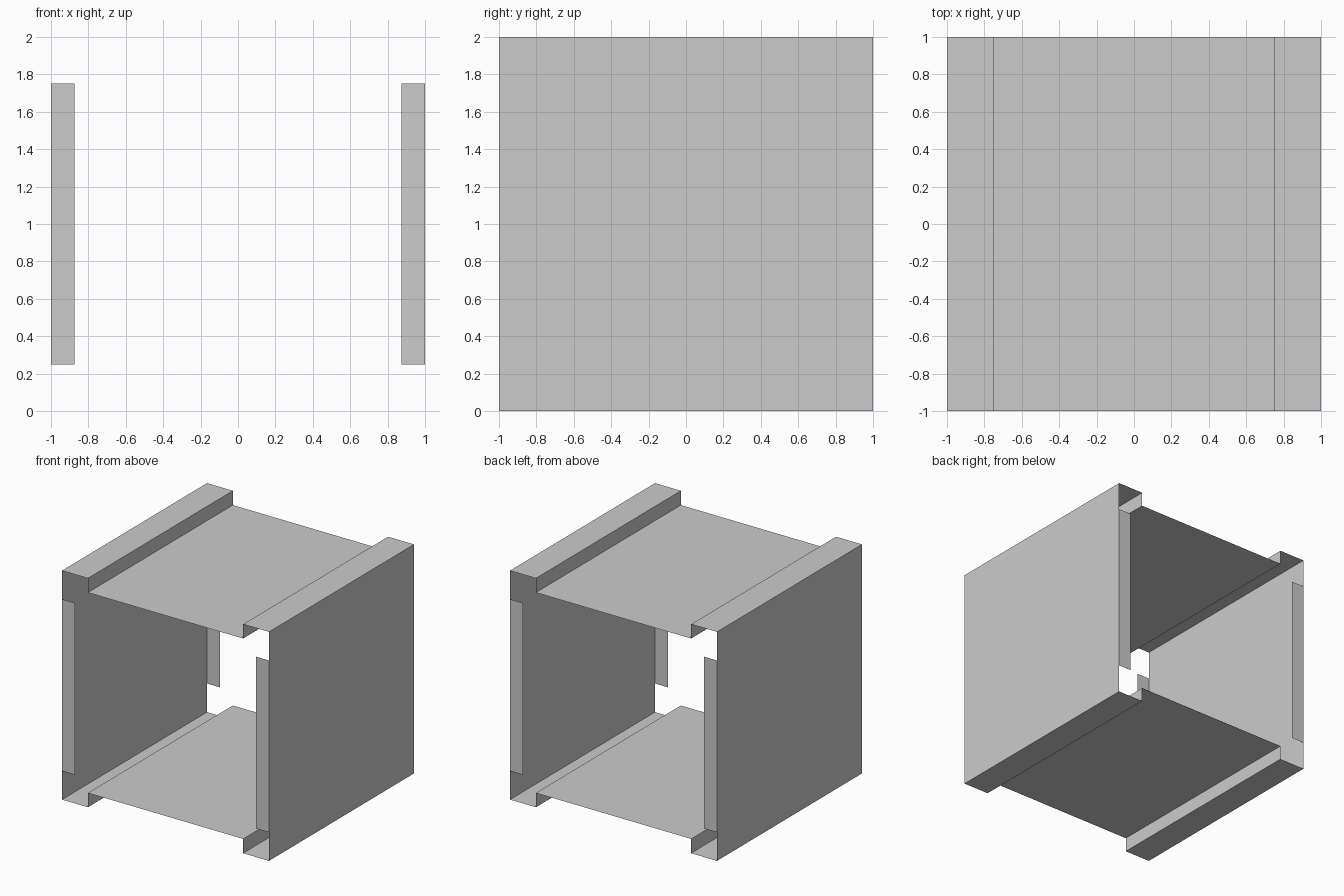
import bpy

if "Cube" in bpy.data.objects:
    bpy.data.objects.remove(bpy.data.objects["Cube"])


def sheet_object(name, verts, faces):
    mesh = bpy.data.meshes.new(name)
    mesh.from_pydata(verts, [], faces)
    mesh.update()
    obj = bpy.data.objects.new(name, mesh)
    bpy.context.collection.objects.link(obj)
    return obj


HALF, RIM, STEP, FLAP, INSET = 1.0, 0.75, 0.125, 0.125, 0.25

# Open-ended frame: half of the stepped outline, mirrored to close the loop
right_side = [(RIM, STEP), (RIM, 0), (HALF, 0), (HALF, 2), (RIM, 2), (RIM, 2 - STEP)]
profile = right_side + [(-x, z) for x, z in reversed(right_side)]
n = len(profile)
verts = [(x, y, z) for y in (-HALF, HALF) for x, z in profile]
faces = [(i, i + n, (i + 1) % n + n, (i + 1) % n) for i in range(n)]
sheet_object("frame_shell", verts, faces)

# Thin flaps turned inward at the four upright edges
for y, end in ((-HALF, "front"), (HALF, "back")):
    for side, label in ((-1, "left"), (1, "right")):
        x0, x1 = sorted((side * HALF, side * (HALF - FLAP)))
        corners = [(x0, y, INSET), (x1, y, INSET), (x1, y, 2 - INSET), (x0, y, 2 - INSET)]
        order = (0, 1, 2, 3) if y < 0 else (3, 2, 1, 0)
        sheet_object(f"{end}_{label}_flap", corners, [order])
